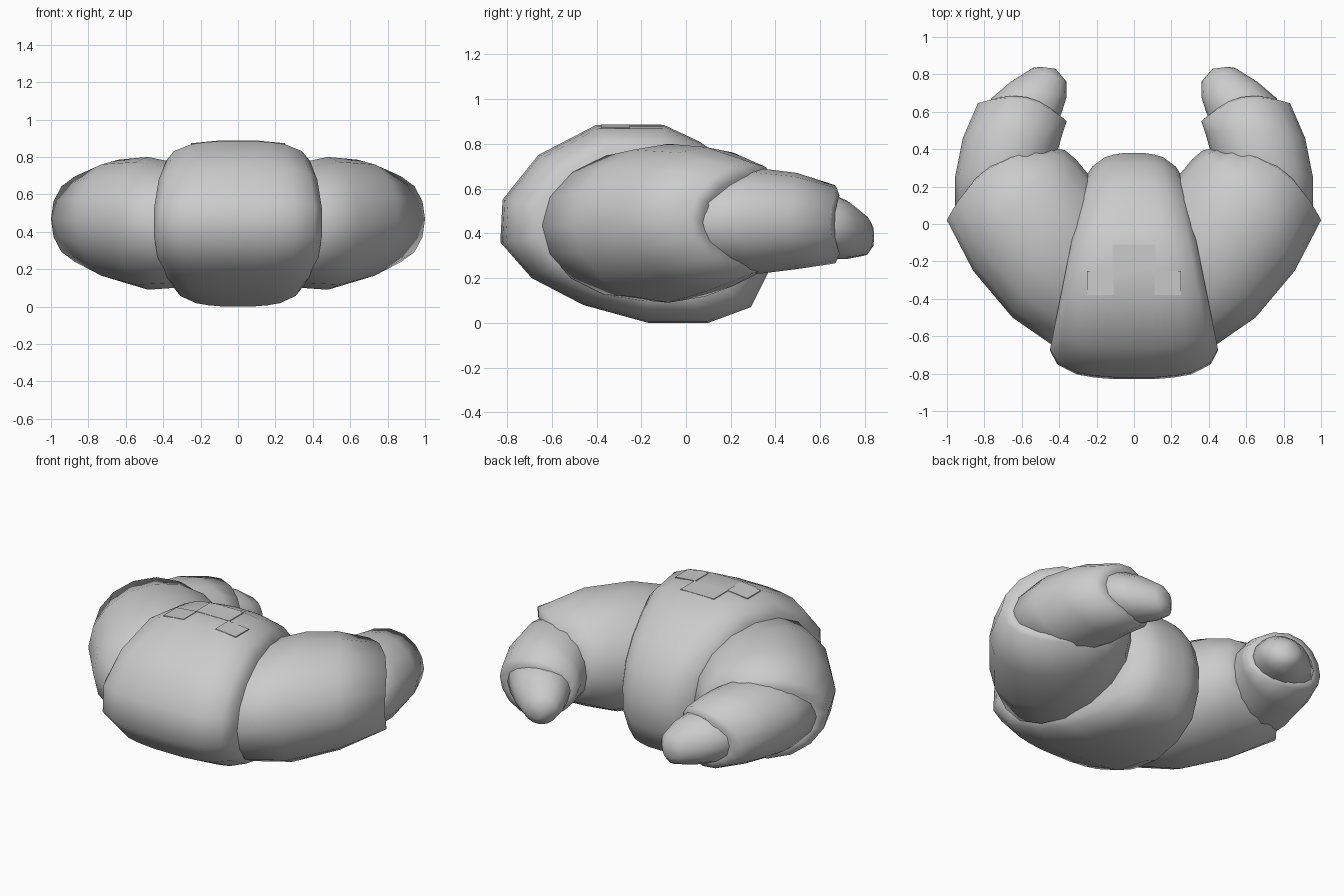
import bpy, bmesh, math
from mathutils import Vector

default = bpy.data.objects.get("Cube")
if default:
    bpy.data.objects.remove(default, do_unlink=True)

GREY = (0.6, 0.6, 0.6, 1.0)
mat = bpy.data.materials.new("plain grey")
mat.use_nodes = True
mat.diffuse_color = GREY
mat.node_tree.nodes["Principled BSDF"].inputs["Base Color"].default_value = GREY
SIDES = 16


def finish(name, bm):
    bmesh.ops.recalc_face_normals(bm, faces=bm.faces)
    mesh = bpy.data.meshes.new(name)
    bm.to_mesh(mesh)
    bm.free()
    mesh.materials.append(mat)
    ob = bpy.data.objects.new(name, mesh)
    bpy.context.collection.objects.link(ob)
    bpy.ops.object.select_all(action='DESELECT')
    ob.select_set(True)
    bpy.context.view_layer.objects.active = ob
    bpy.ops.object.shade_smooth_by_angle(angle=math.radians(80))
    return ob


def loft(name, rings):
    """Skin a row of closed rings and cap both ends."""
    bm = bmesh.new()
    rows = [[bm.verts.new(p) for p in ring] for ring in rings]
    n = len(rows[0])
    for a, b in zip(rows, rows[1:]):
        for i in range(n):
            j = (i + 1) % n
            bm.faces.new((a[i], a[j], b[j], b[i]))
    bm.faces.new(rows[0])
    bm.faces.new(rows[-1])
    return finish(name, bm)


def oval(side, outer, inner, low, high, bulge=0):
    """Upright oval between two plan points, bowed forward at top and bottom."""
    o, i = Vector(outer), Vector(inner)
    mid, half = (o + i) / 2, (o - i) / 2
    ahead = Vector((-half.y, half.x)).normalized()
    ring = []
    for k in range(SIDES):
        a = math.tau * k / SIDES
        p = mid + half * math.cos(a) + ahead * bulge * math.sin(a) ** 2
        z = (low + high) / 2 + (high - low) / 2 * math.sin(a)
        ring.append((side * p.x, p.y, z))
    return ring


# Middle roll: side profile swept across x, narrower at the back
profile = [(-.83, .36), (-.82, .55), (-.66, .75), (-.4, .885), (-.1, .885),
           (.06, .81), (.22, .7), (.33, .56), (.38, .4), (.37, .23),
           (.29, .07), (.1, .0), (-.17, .0), (-.46, .08), (-.69, .2)]
spread = [(.22, 1), (.45, .985), (.64, .96), (.88, .875), (1, .755)]
steps = [(-u, s) for u, s in reversed(spread)] + spread
rings = []
for u, s in steps:
    ring = []
    for y, z in profile:
        py, pz = -.2 + (y + .2) * s, .45 + (z - .45) * s
        ring.append((u * (.315 - .2 * py), py, pz))
    rings.append(ring)
loft("middle_roll", rings)

# Side rolls: outer point, inner point, low, high, bulge
rolls = {
    "shoulder_roll": [
        ((.25, -.56), (.15, .15), .2, .7),
        ((.44, -.645), (.24, .26), .1, .77),
        ((.65, -.5), (.31, .345), .09, .8),
        ((.86, -.25), (.37, .395), .14, .785, .03),
        ((1.0, .02), (.43, .405), .22, .715, .1),
        ((.955, .07), (.47, .385), .25, .665, .1)],
    "outer_roll": [
        ((.9, .02), (.5, .2), .3, .6),
        ((.957, .08), (.42, .35), .22, .675),
        ((.957, .25), (.4, .42), .22, .69),
        ((.915, .46), (.38, .49), .24, .67, .02),
        ((.835, .645), (.36, .55), .265, .615, .07),
        ((.775, .66), (.4, .58), .295, .58, .06)],
    "tip": [
        ((.76, .6), (.42, .52), .3, .58),
        ((.765, .67), (.385, .6), .285, .585),
        ((.66, .76), (.36, .68), .285, .545),
        ((.54, .835), (.36, .76), .3, .48),
        ((.5, .84), (.42, .83), .34, .43)],
}
for label, side in (("left", 1), ("right", -1)):
    for part, sections in rolls.items():
        loft(f"{label}_{part}", [oval(side, *s) for s in sections])


# Thin plates lying on the top, sloping with the surface
def plate(name, x, y, w, d):
    bm = bmesh.new()
    bmesh.ops.create_cube(bm, size=1)
    for v in bm.verts:
        px = x + v.co.x * w
        drop = .1 * max(0, abs(px) - .115)
        v.co = (px, y + v.co.y * d, .884 - drop + v.co.z * .006)
    finish(name, bm)


plate("left_plate", .18, -.315, .14, .13)
plate("right_plate", -.18, -.315, .14, .13)
plate("centre_plate", 0, -.18, .23, .14)
